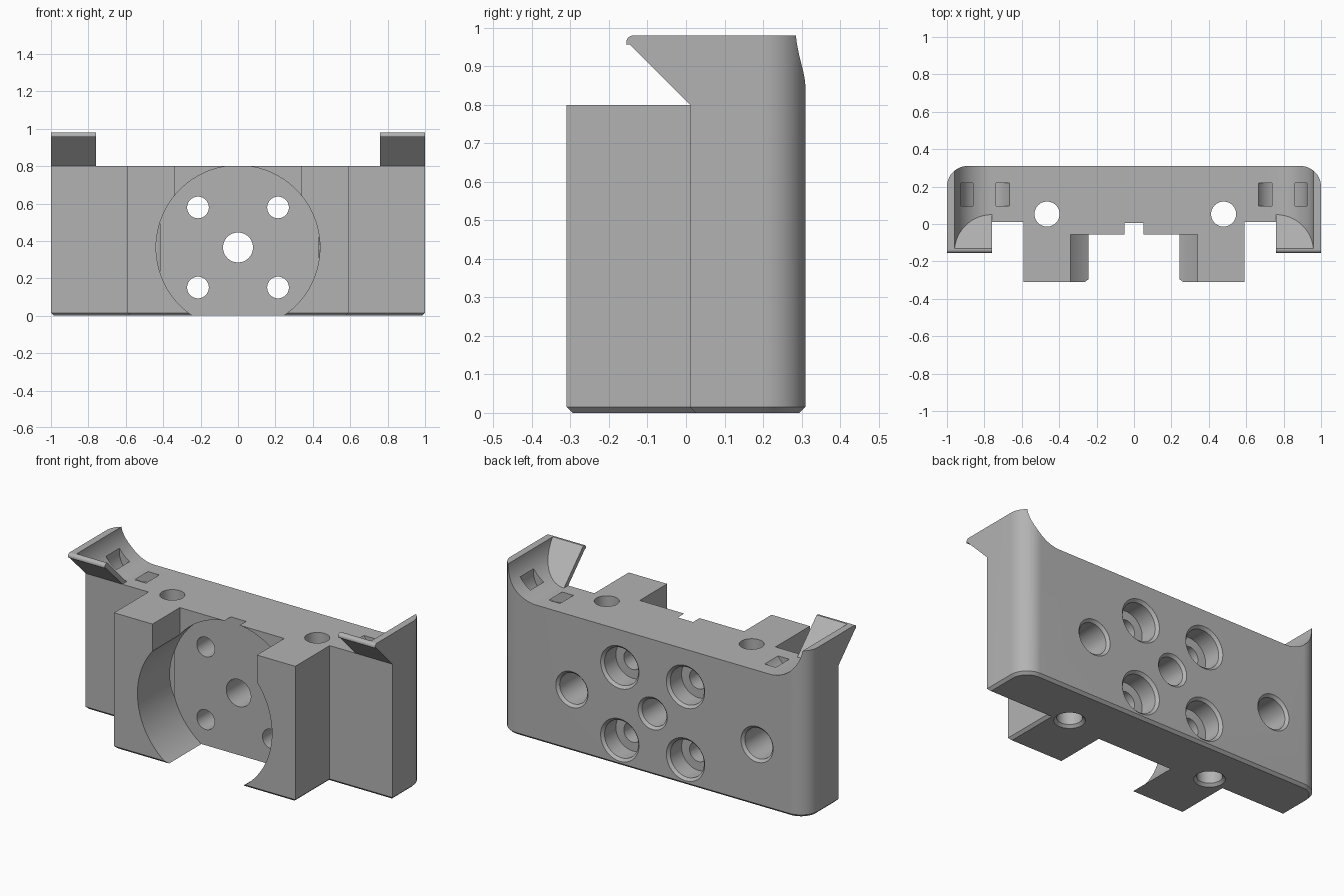
import bpy, bmesh
from math import pi, sin, cos, radians
from mathutils import Vector, Matrix

cube = bpy.data.objects.get("Cube")
if cube:
    bpy.data.objects.remove(cube, do_unlink=True)

grey = bpy.data.materials.new("plain grey")
grey.use_nodes = True
colour = (0.45, 0.45, 0.45, 1)
grey.diffuse_color = colour
grey.node_tree.nodes["Principled BSDF"].inputs["Base Color"].default_value = colour


def finish(bm, name):
    bmesh.ops.recalc_face_normals(bm, faces=bm.faces)
    mesh = bpy.data.meshes.new(name)
    bm.to_mesh(mesh)
    bm.free()
    mesh.materials.append(grey)
    obj = bpy.data.objects.new(name, mesh)
    bpy.context.collection.objects.link(obj)
    return obj


def skin(name, rings, chamfer=0):
    """Join matching rings of points into a closed solid."""
    bm = bmesh.new()
    loops = [[bm.verts.new(p) for p in ring] for ring in rings]
    bottom = bm.faces.new(loops[0])
    bm.faces.new(loops[-1])
    n = len(loops[0])
    for a, b in zip(loops, loops[1:]):
        for i in range(n):
            j = (i + 1) % n
            bm.faces.new((a[i], a[j], b[j], b[i]))
    bmesh.ops.recalc_face_normals(bm, faces=bm.faces)
    if chamfer:
        bmesh.ops.bevel(bm, geom=list(bottom.edges), offset=chamfer,
                        segments=1, affect='EDGES')
    return finish(bm, name)


def box(name, x0, x1, y0, y1, z0, z1):
    base = [(x0, y0), (x1, y0), (x1, y1), (x0, y1)]
    return skin(name, [[(x, y, z) for x, y in base] for z in (z0, z1)])


def arc(cx, cy, r, a0, a1, n):
    return [(cx + r * cos(radians(a0 + (a1 - a0) * i / n)),
             cy + r * sin(radians(a0 + (a1 - a0) * i / n))) for i in range(n + 1)]


def bore(name, axis, u, v, steps, n=48):
    """Round cutter; steps are (position along axis, radius)."""
    rings = []
    for t, r in steps:
        circle = arc(u, v, r, 0, 360, n)[:-1]
        rings.append([(a, t, b) if axis == 'Y' else (a, b, t) for a, b in circle])
    return skin(name, rings)


def combine(target, other, operation='DIFFERENCE'):
    other.hide_render = True
    mod = target.modifiers.new("shape", 'BOOLEAN')
    mod.operation, mod.solver, mod.object = operation, 'EXACT', other
    bpy.context.view_layer.objects.active = target
    bpy.ops.object.modifier_apply(modifier=mod.name)
    bpy.data.objects.remove(other, do_unlink=True)


BACK, FRONT, FACE, TOP, RIM, MID = 0.31, -0.31, 0.01, 0.8, 0.98, 0.365

# Body: plate with round back corners and a thicker middle block
half = [(0.59, FRONT), (0.59, FACE), (1, FACE)] + arc(0.89, BACK - 0.11, 0.11, 0, 90, 16)
outline = half + [(-x, y) for x, y in reversed(half)]
body = skin("mount_body", [[(x, y, z) for x, y in outline] for z in (0, RIM)], 0.015)

# Overhanging lips at both ends
lip = [(FACE, TOP), (-0.147, 0.957)] + arc(-0.137, 0.962, 0.018, 200, 90, 8) \
    + [(0.1, RIM), (0.1, TOP)]
for s in (-1, 1):
    combine(body, skin("lip", [[(s * x, y, z) for y, z in lip] for x in (0.7, 1)]), 'UNION')

# Rounded scoops behind the lips, parallel to the sloping lip
for s in (-1, 1):
    shape = arc(0.76, 1.0, 0.2, 0, -90, 24) + [(0.7, TOP), (0.7, 1.1), (0.96, 1.1)]
    front = [(s * x, 0.85 - z, z) for x, z in shape]
    rear = [(s * x, 0.5, z) for x, z in shape]
    combine(body, skin("scoop", [front, rear]))
combine(body, box("top_clearance", -0.76, 0.76, -1, 1, TOP, 1.2))

# Curved tie tunnels under the scoops
for s in (-1, 1):
    bm = bmesh.new()
    centre = Vector((s * 0.787, 0, 0.87))
    section = [bm.verts.new(centre + Vector((r, y, 0)))
               for r, y in ((0.085, 0.095), (0.14, 0.095), (0.14, 0.22), (0.085, 0.22))]
    edges = [bm.edges.new((section[i], section[i - 1])) for i in range(4)]
    bmesh.ops.spin(bm, geom=section + edges, cent=centre, axis=(0, 1, 0),
                   angle=2 * pi, steps=40)
    bmesh.ops.remove_doubles(bm, verts=bm.verts, dist=0.0005)
    combine(body, finish(bm, "tie_tunnel"))

# Round motor pocket and the slot leading up out of it
combine(body, bore("pocket", 'Y', 0, MID, [(-0.5, 0.438), (0.005, 0.438)], 96))
combine(body, box("pocket_slot", -0.34, 0.34, -0.5, -0.055, MID, 1))

# Screw holes with counterbores from the back
e = 0.015
for x in (-0.214, 0.214):
    for z in (MID - 0.214, MID + 0.214):
        combine(body, bore("screw_hole", 'Y', x, z, [
            (-0.2, 0.058), (0.19, 0.058), (0.19, 0.11), (BACK - e, 0.11),
            (BACK, 0.11 + e), (0.4, 0.11 + e)]))

# Centre hole and two blind side holes
for x, r, depth in ((0, 0.08, -0.2), (0.526, 0.09, 0.06), (-0.68, 0.09, 0.06)):
    combine(body, bore("back_hole", 'Y', x, MID, [
        (depth, r), (BACK - e, r), (BACK, r + e), (0.4, r + e)]))

# Vertical rod holes, countersunk below
for x in (-0.465, 0.479):
    combine(body, bore("rod_hole", 'Z', x, 0.053, [
        (-0.1, 0.067 + e), (0, 0.067 + e), (e, 0.067), (1, 0.067)]))

bpy.ops.object.select_all(action='DESELECT')
body.select_set(True)
bpy.context.view_layer.objects.active = body
bpy.ops.object.shade_smooth_by_angle(angle=radians(30))
